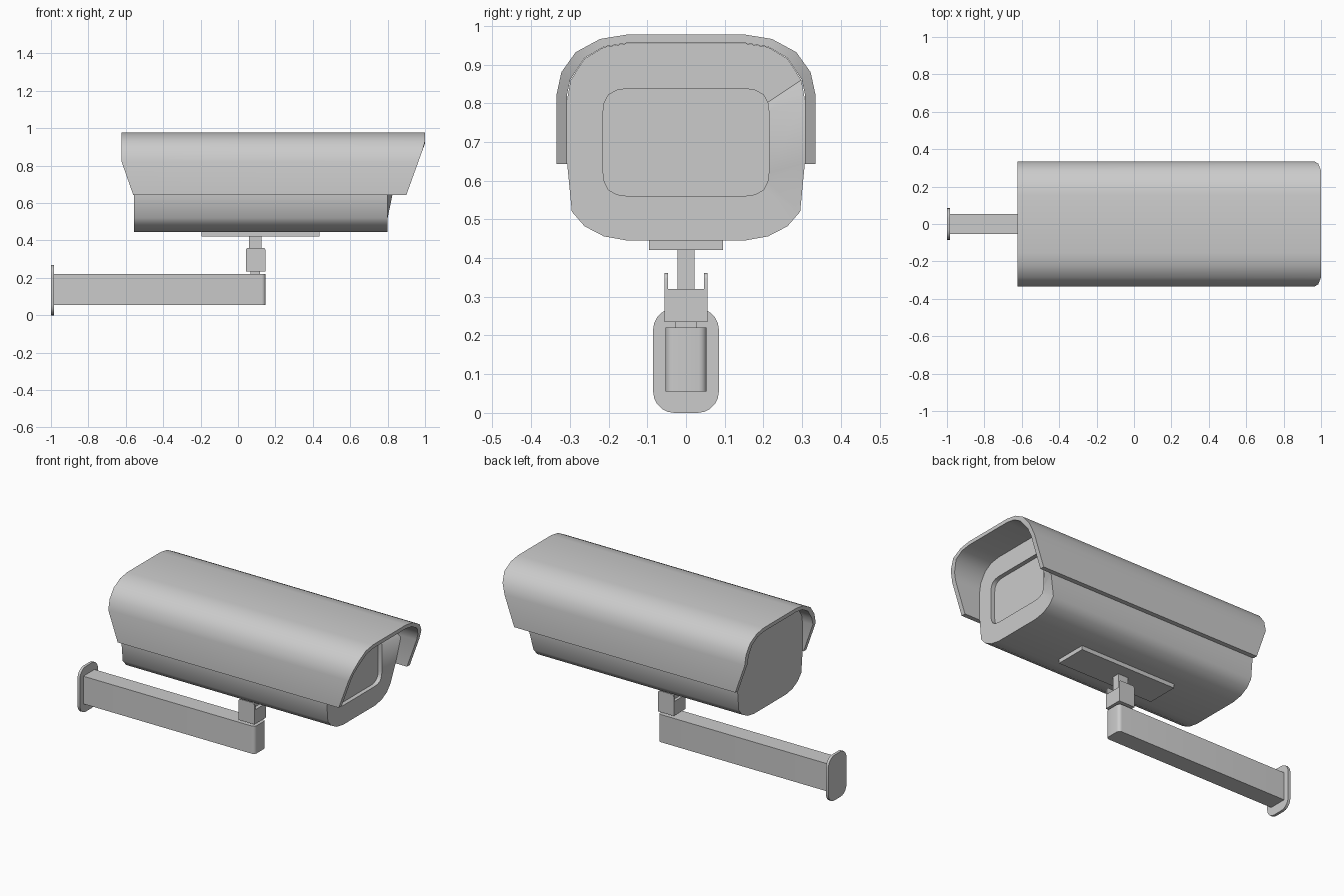
import bpy, bmesh, math

if "Cube" in bpy.data.objects:
    bpy.data.objects.remove(bpy.data.objects["Cube"])

grey = bpy.data.materials.new("light_grey")
grey.diffuse_color = (0.6, 0.6, 0.6, 1)
grey.use_nodes = True
grey.node_tree.nodes["Principled BSDF"].inputs["Base Color"].default_value = grey.diffuse_color


def finish(bm, name, angle=40):
    bmesh.ops.recalc_face_normals(bm, faces=bm.faces)
    me = bpy.data.meshes.new(name)
    bm.to_mesh(me)
    bm.free()
    me.materials.append(grey)
    ob = bpy.data.objects.new(name, me)
    bpy.context.collection.objects.link(ob)
    bpy.ops.object.select_all(action='DESELECT')
    ob.select_set(True)
    bpy.context.view_layer.objects.active = ob
    bpy.ops.object.shade_smooth_by_angle(angle=math.radians(angle))
    return ob


def box(name, x, y, z, axis=None, radius=0.0, seg=4):
    """Box from ranges; edges parallel to axis are rounded."""
    bm = bmesh.new()
    bmesh.ops.create_cube(bm, size=1)
    for v in bm.verts:
        v.co = [(r[0] + r[1]) / 2 + c * (r[1] - r[0]) for r, c in zip((x, y, z), v.co)]
    if axis is not None:
        edges = [e for e in bm.edges
                 if abs((e.verts[0].co - e.verts[1].co).normalized()[axis]) > 0.9
                 and (axis != 2 or e.verts[0].co.x > x[0] + 1e-4)]
        bmesh.ops.bevel(bm, geom=edges, offset=radius, segments=seg, profile=0.5, affect='EDGES')
    return finish(bm, name)


def mirrored(half):
    """Closed/open (y, z) outline from its +y half, top to bottom."""
    return [(-y, z) for y, z in reversed(half)] + half


def strip(bm, a, b, closed=True):
    n = len(a)
    for i in range(n if closed else n - 1):
        j = (i + 1) % n
        bm.faces.new((a[i], a[j], b[j], b[i]))


# Housing body with a recessed front window
half = [(.155, .954), (.212, .945), (.262, .915), (.298, .86), (.307, .81),
        (.307, .645), (.295, .52), (.262, .482), (.212, .456), (.15, .445)]
win_half = [(.15, .838), (.178, .834), (.2, .822), (.211, .802), (.214, .78),
            (.214, .62), (.211, .597), (.2, .576), (.178, .564), (.15, .56)]
bm = bmesh.new()


def ring(pts, x):
    # the +y edge of the front rim bulges slightly forward
    return [bm.verts.new((x + (.06 * min(1, (z - .52) / .29)
            if x == .80 and y > .29 and .6 < z < .83 else 0), y, z)) for y, z in pts]


outline, window = mirrored(half), mirrored(win_half)
back, front = ring(outline, -.555), ring(outline, .80)
lip, glass = ring(window, .8001), ring(window, .775)
bm.faces.new(back)
strip(bm, back, front)
strip(bm, front, lip)
strip(bm, lip, glass)
bm.faces.new(glass)
finish(bm, "housing_body")

# Sunshield: thick U-section with slanted ends
outer = mirrored([(.155, .977), (.222, .966), (.285, .932), (.322, .88), (.335, .82), (.335, .643)])
inner = mirrored([(.155, .955), (.212, .946), (.263, .916), (.299, .861), (.308, .82), (.308, .643)])
bm = bmesh.new()


def front_x(z):
    return .9 + .1 * min(1, (z - .643) / .277)


def back_x(z):
    return -.56 - .062 * min(1, (z - .643) / .177)


loops = [[bm.verts.new((f(z), y, z)) for y, z in pts]
         for pts, f in ((outer, back_x), (outer, front_x), (inner, front_x), (inner, back_x))]
for i in range(4):
    strip(bm, loops[i], loops[(i + 1) % 4], closed=False)
for k in (0, -1):
    bm.faces.new([l[k] for l in loops])
finish(bm, "sunshield")

# Mounting plate and post under the housing
box("mount_plate", (-.195, .435), (-.095, .095), (.421, .447))
box("mount_post", (.06, .125), (-.022, .022), (.30, .425))

# Yoke: block with two thin prongs
box("yoke_base", (.042, .147), (-.055, .055), (.235, .32))
for side, s in (("left", -1), ("right", 1)):
    box("yoke_prong_" + side, (.042, .147), sorted((s * .047, s * .055)), (.25, .361), 1, .014, 3)
box("yoke_neck", (.067, .117), (-.027, .027), (.21, .24))

# Wall arm and wall plate
box("wall_arm", (-.99, .147), (-.053, .053), (.055, .22), 2, .02)
box("wall_plate", (-1, -.984), (-.085, .085), (0, .27), 0, .055, 5)
